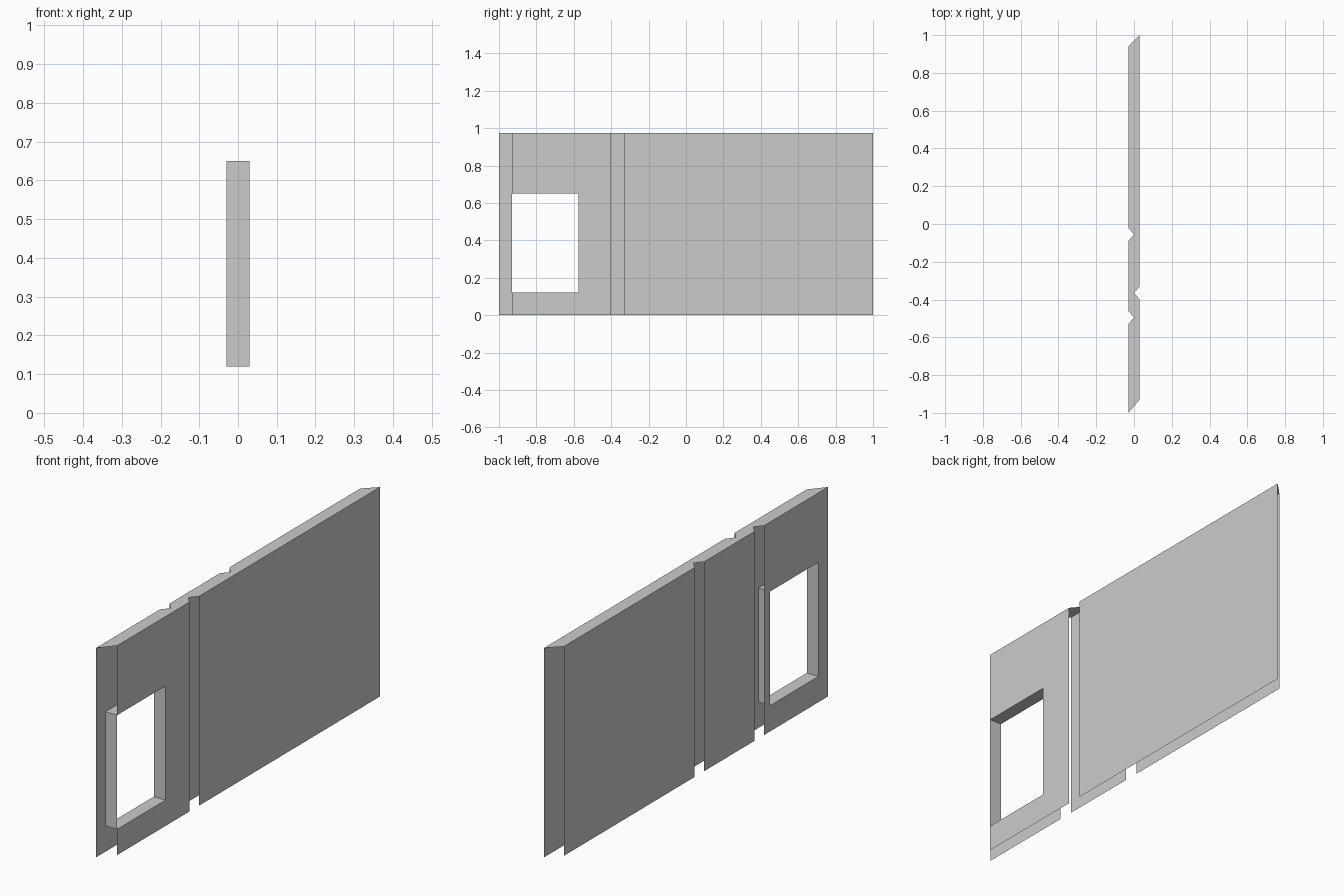
import bpy
import bmesh

cube = bpy.data.objects.get("Cube")
if cube:
    bpy.data.objects.remove(cube, do_unlink=True)

X = 0.03                    # half thickness
H = 0.973                   # height
WY0, WY1 = -0.93, -0.575    # window opening
WZ0, WZ1 = 0.12, 0.65

grey = bpy.data.materials.new("light_grey")
grey.use_nodes = True
colour = (0.6, 0.6, 0.6, 1)
grey.diffuse_color = colour
grey.node_tree.nodes["Principled BSDF"].inputs["Base Color"].default_value = colour


def build(name, polygons):
    """Make one flat-faced object from a list of polygons."""
    bm = bmesh.new()
    for points in polygons:
        bm.faces.new([bm.verts.new(p) for p in points])
    bmesh.ops.remove_doubles(bm, verts=bm.verts, dist=1e-5)
    mesh = bpy.data.meshes.new(name)
    bm.to_mesh(mesh)
    bm.free()
    mesh.materials.append(grey)
    obj = bpy.data.objects.new(name, mesh)
    bpy.context.collection.objects.link(obj)


def rect(x, y0, y1, z0=0, z1=H):
    """Upright rectangle facing outwards along x."""
    pts = [(x, y0, z0), (x, y1, z0), (x, y1, z1), (x, y0, z1)]
    return pts if x > 0 else pts[::-1]


def window_panel(x, y0, y1):
    """Upright panel with the window opening left out."""
    parts = [rect(x, WY0, WY1, 0, WZ0), rect(x, WY0, WY1, WZ1, H)]
    for a, b in ((y0, WY0), (WY1, y1)):
        if b - a > 0.001:
            for z0, z1 in ((0, WZ0), (WZ0, WZ1), (WZ1, H)):
                parts.append(rect(x, a, b, z0, z1))
    return parts


# Thin skins on each side, split at the fold grooves
build("left_skin", window_panel(X, WY0, -0.40) + [rect(X, -0.33, 1)])
build("right_skin", window_panel(-X, -1, -0.53)
      + [rect(-X, -0.46, -0.09), rect(-X, -0.02, 0.94)])

# Top strip with mitred ends and V-shaped notches
outline = [(-X, -1), (X, -0.93), (X, -0.40), (0, -0.365), (X, -0.33),
           (X, 1), (-X, 0.94), (-X, -0.02), (0, -0.055), (-X, -0.09),
           (-X, -0.46), (0, -0.495), (-X, -0.53)]
build("top_strip", [[(x, y, H) for x, y in outline]])

# Lining around the window opening, facing into the hole
corners = [(WY0, WZ0), (WY1, WZ0), (WY1, WZ1), (WY0, WZ1)]
lining = []
for i, (ya, za) in enumerate(corners):
    yb, zb = corners[(i + 1) % 4]
    lining.append([(-X, ya, za), (X, ya, za), (X, yb, zb), (-X, yb, zb)])
build("window_lining", lining)
